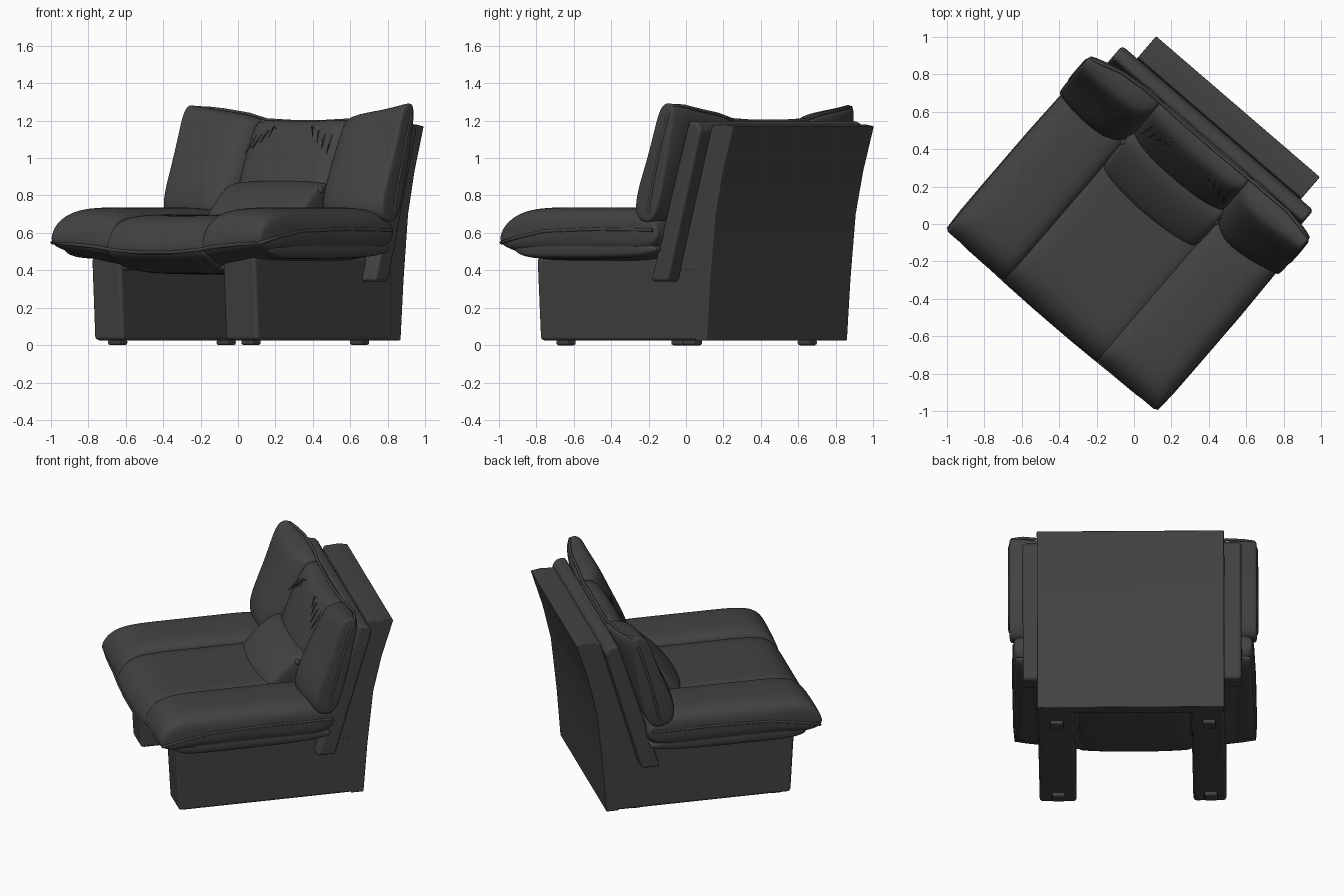
import bpy, bmesh, math

if "Cube" in bpy.data.objects:
    bpy.data.objects.remove(bpy.data.objects["Cube"])

TURN = math.radians(-40.7)   # the chair stands turned on the floor

leather = bpy.data.materials.new("charcoal leather")
leather.diffuse_color = (0.055, 0.055, 0.055, 1)
leather.use_nodes = True
leather.node_tree.nodes["Principled BSDF"].inputs["Base Color"].default_value = leather.diffuse_color


def finish(ob):
    ob.data.materials.append(leather)
    ob.rotation_euler.z = TURN
    return ob


def loft(name, sections):
    """Skin through rings; each section is (x, [(y, z), ...])."""
    bm = bmesh.new()
    rings = [[bm.verts.new((x, y, z)) for y, z in ring] for x, ring in sections]
    n = len(rings[0])
    for a, b in zip(rings, rings[1:]):
        for i in range(n):
            bm.faces.new((a[i], a[(i + 1) % n], b[(i + 1) % n], b[i]))
    bm.faces.new(rings[0][::-1])
    bm.faces.new(rings[-1])
    bmesh.ops.recalc_face_normals(bm, faces=bm.faces)
    me = bpy.data.meshes.new(name)
    bm.to_mesh(me)
    bm.free()
    ob = bpy.data.objects.new(name, me)
    bpy.context.collection.objects.link(ob)
    return finish(ob)


def prism(name, profile, x0, x1, bevel=0.015):
    """Hard panel: a side profile extruded across the width."""
    ob = loft(name, [(x0, profile), (x1, profile)])
    mod = ob.modifiers.new("soft edges", 'BEVEL')
    mod.width, mod.segments = bevel, 2
    mod.harden_normals = True
    bpy.context.view_layer.objects.active = ob
    bpy.ops.object.select_all(action='DESELECT')
    ob.select_set(True)
    bpy.ops.object.shade_smooth_by_angle(angle=math.radians(35))
    return ob


def cushion(name, sections):
    ob = loft(name, sections)
    mod = ob.modifiers.new("padding", 'SUBSURF')
    mod.levels = mod.render_levels = 3
    ob.data.shade_smooth()
    return ob


def piping(name, points, radius=0.009):
    cu = bpy.data.curves.new(name, 'CURVE')
    cu.dimensions = '3D'
    cu.bevel_depth, cu.bevel_resolution = radius, 2
    cu.use_fill_caps = True
    sp = cu.splines.new('POLY')
    sp.points.add(len(points) - 1)
    for p, co in zip(sp.points, points):
        p.co = (*co, 1)
    ob = bpy.data.objects.new(name, cu)
    bpy.context.collection.objects.link(ob)
    return finish(ob)


def mirrored(sections, s):
    return [(s * x, ring) for x, ring in sections]


# --- hard shell: back plate, legs, seat frame, inner back panel ---
prism("back_shell", [(.57, .025), (.65, .025), (.675, .35), (.712, .70), (.765, .93), (.84, 1.17),
                     (.775, 1.18), (.69, 1.175), (.42, .40), (.57, .40)], -.565, .59, .006)
for s, side, outer in ((-1, "left", .565), (1, "right", .588)):
    x0, x1 = sorted((s * .36, s * outer))
    prism(side + "_leg", [(-.525, .025), (.62, .025), (.62, .47), (-.55, .47)], x0, x1, .02)
    for y, end in ((-.44, "front"), (.45, "rear")):
        prism(f"{side}_{end}_foot", [(y - .04, 0), (y + .04, 0), (y + .04, .03), (y - .04, .03)],
              s * .47 - .04, s * .47 + .04, .012)
prism("seat_frame", [(-.53, .40), (.60, .40), (.60, .50), (-.53, .50)], -.56, .58)
prism("inner_back_panel", [(.33, .34), (.45, .34), (.685, 1.15), (.66, 1.19), (.60, 1.20)],
      -.67, .68, .02)


# --- seat and armrests ---
def seat_ring(top, tip, bot, front=-.70, back=.44):
    return [(back, top), (.1, top), (-.30, top), (-.54, top), (-.645, tip + (top - tip) * .72),
            (front, tip), (-.64, tip - .045), (-.52, bot), (-.2, bot), (.1, bot), (back, bot)]


arm = [(.315, seat_ring(.665, .512, .41, -.70)), (.335, seat_ring(.715, .517, .405)),
       (.42, seat_ring(.735, .525, .42)), (.57, seat_ring(.738, .54, .45)),
       (.67, seat_ring(.733, .55, .47)), (.725, seat_ring(.705, .56, .50)),
       (.75, seat_ring(.66, .565, .56))]
for s, side in ((-1, "left"), (1, "right")):
    cushion(side + "_armrest", mirrored(arm, s))
    # lower padding roll under the arm edge
    cushion(side + "_arm_roll", mirrored([
        (x, [(.44, t), (-.3, t), (-.55, t - .01), (-.6, .51), (-.53, b), (-.3, b), (.44, b)])
        for x, t, b in ((.5, .57, .46), (.68, .57, .46), (.72, .56, .465), (.738, .54, .485))], s))
mid = [(.36, seat_ring(.65, .51, .41, -.70)), (.335, seat_ring(.69, .505, .39, -.705)),
       (.24, seat_ring(.70, .50, .38, -.71)), (.10, seat_ring(.695, .495, .378, -.715))]
cushion("seat_cushion", mirrored(mid, -1) + mid[::-1])

rim = [(.735, .40, .615), (.743, 0, .62), (.743, -.35, .61), (.742, -.55, .575), (.738, -.665, .548),
       (.60, -.675, .54), (.42, -.678, .525), (.30, -.682, .508), (.12, -.685, .495)]
piping("seat_piping", rim + [(-x, y, z) for x, y, z in rim[::-1]], .01)


# --- back cushions ---
def back_ring(low, high, top, rear=.61, pinch=0.0):
    """low / high: front depth near the bottom and near the top; rear: depth of the top rear edge."""
    p = pinch
    return [(low + p, .69 + p), (low + .03 + p, .84), ((low + high) / 2 + .02 + p, 1.02),
            (high + p, top - .04), (high + .045, top), (rear - .02 - p / 2, top),
            (rear + .005 - p, top - .05), (.535 - (.61 - rear) * .6 - p, .95),
            (.445 - p, .67 + p), (.36, .65 + p)]


# the right wing sits slightly further back than the left at its outer edge
for s, side, k in ((-1, "left", 0), (1, "right", .03)):
    wing = [(.30, back_ring(.33, .50, 1.19, .62, .03)), (.33, back_ring(.28, .46, 1.215, .62)),
            (.42, back_ring(.225, .43, 1.24, .61)),
            (.58, back_ring(.22 + k / 2, .425 + k / 2, 1.26, .595 + k / 3)),
            (.70, back_ring(.235 + k, .425 + k, 1.275 + k / 3, .56 + k)),
            (.755, back_ring(.25 + k, .425 + k, 1.285 + k / 3, .54 + k)),
            (.768, back_ring(.255 + k, .43 + k, 1.285 + k / 3, .535 + k, .005))]
    cushion(side + "_back_cushion", mirrored(wing, s))
    # pinched tuft where the seams meet
    bpy.ops.mesh.primitive_uv_sphere_add(segments=16, ring_count=8, radius=.018)
    tuft = bpy.context.object
    tuft.name = side + "_tuft"
    tuft.data.shade_smooth()
    c, n = math.cos(TURN), math.sin(TURN)
    x, y = s * .325, .295
    tuft.location = (x * c - y * n, x * n + y * c, .83)
    finish(tuft)
centre = [(.335, back_ring(.34, .50, 1.19, .62, .02)), (.30, back_ring(.31, .475, 1.205, .62)),
          (.20, back_ring(.28, .465, 1.205, .62)), (.07, back_ring(.27, .46, 1.20, .62))]
cushion("centre_back_cushion", mirrored(centre, -1) + centre[::-1])

# lumbar pillow: wedge sloping from the seat up to the back
lumbar = []
for x, d in ((.335, .75), (.315, .9), (.20, 1.0), (.06, 1.04)):
    lumbar.append((x, [(.33 - .25 * d, .67), (.33 - .24 * d, .71),
                       (.33 - .14 * d, .72 + .09 * d), (.33 - .03 * d, .80 + .08 * d),
                       (.40, .80 + .08 * d), (.40, .66), (.33 - .20 * d, .65)]))
cushion("lumbar_pillow", mirrored(lumbar, -1) + lumbar[::-1])

# piping up the wing sides and over the top of the back
edge = [(.762, .36, .70), (.764, .40, .88), (.764, .455, 1.08), (.762, .50, 1.22), (.745, .52, 1.27),
        (.68, .54, 1.268), (.58, .57, 1.257), (.42, .585, 1.234), (.30, .585, 1.204), (.12, .58, 1.196)]
right_edge = [(x, y + .03 * min(1, max(0, (x - .42) / .28)), z + .01 * (x > .65)) for x, y, z in edge]
piping("back_piping", right_edge + [(-x, y, z) for x, y, z in edge[::-1]])

# gathered folds fanning out beside the seams of the centre back
for s, side in ((-1, "left"), (1, "right")):
    for i in range(4):
        x = s * (.27 - .045 * i)
        z0 = 1.02 + .03 * i
        fold = piping(f"{side}_fold_{i + 1}", [(x + s * .02, .385 + .5 * (z0 - 1.02), z0),
                                               (x, .435 + .18 * (z0 - 1.02), z0 + .06),
                                               (x - s * .005, .475, 1.15)], .006)
        for p, r in zip(fold.data.splines[0].points, (.2, 1, .2)):
            p.radius = r
